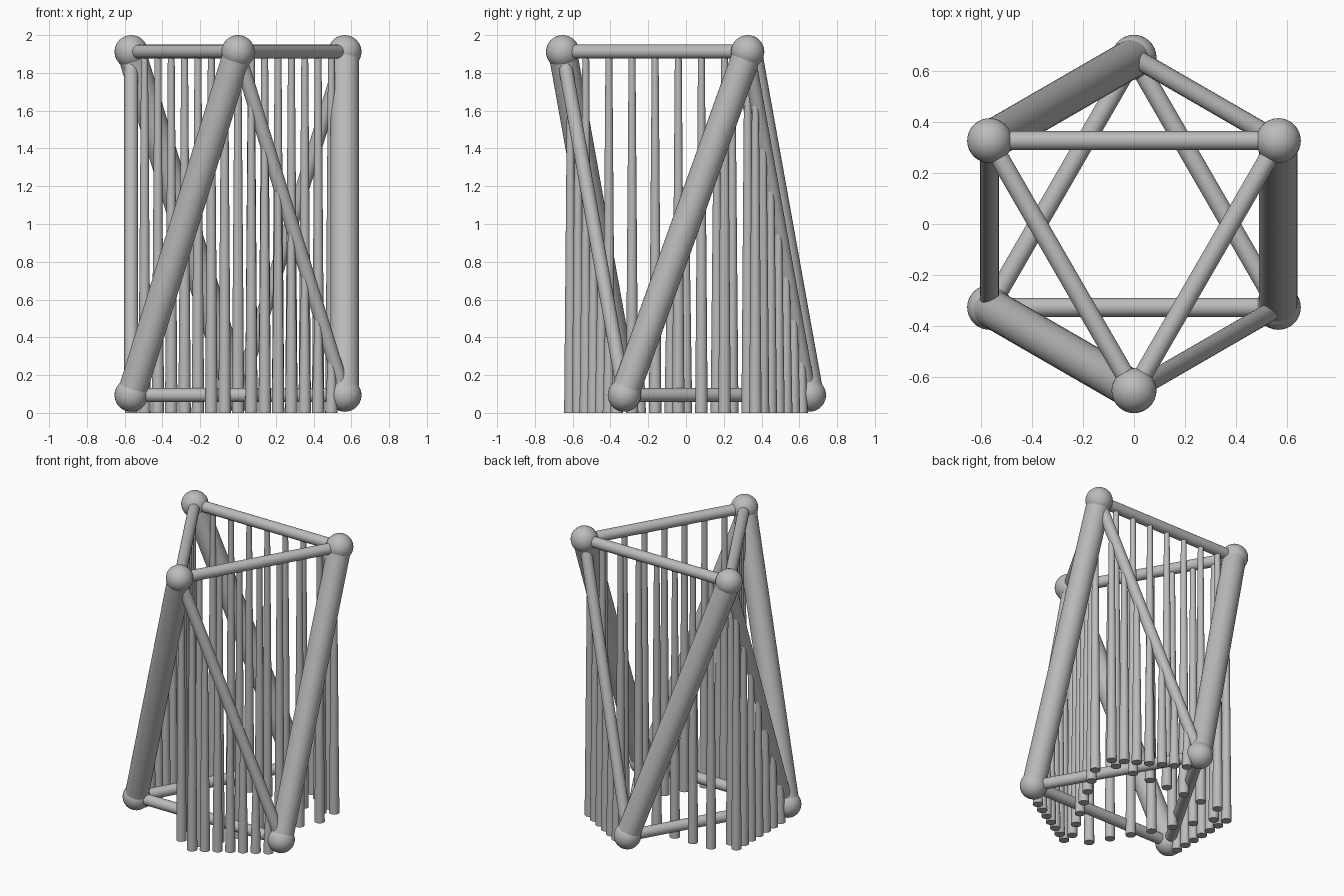
import bpy
import math
from mathutils import Vector

if "Cube" in bpy.data.objects:
    bpy.data.objects.remove(bpy.data.objects["Cube"], do_unlink=True)

GREY = (0.5, 0.5, 0.5, 1.0)
mat = bpy.data.materials.new("plain_grey")
mat.use_nodes = True
mat.diffuse_color = GREY
mat.node_tree.nodes["Principled BSDF"].inputs["Base Color"].default_value = GREY

RING, NODE_R = 0.653, 0.088
LOW, HIGH = 0.094, 1.912
STRUT_R, BAR_R = 0.076, 0.037
ROD_LOW_R, ROD_TOP_R = 0.033, 0.018
RODS = 7


def finish(name):
    obj = bpy.context.object
    obj.name = name
    obj.data.materials.append(mat)
    bpy.ops.object.shade_smooth_by_angle(angle=math.radians(40))


def tube(name, a, b, r_a, r_b, sides=32):
    """Round bar from a to b, optionally tapered."""
    d = b - a
    bpy.ops.mesh.primitive_cone_add(
        vertices=sides, radius1=r_a, radius2=r_b, depth=d.length,
        location=(a + b) / 2, rotation=d.to_track_quat("Z", "Y").to_euler())
    finish(name)


def corner(degrees, z):
    t = math.radians(degrees)
    return Vector((RING * math.cos(t), RING * math.sin(t), z))


def hanging_rods(name, a, b):
    """Evenly spaced tapered rods hanging from a bar down to the floor."""
    for k in range(1, RODS + 1):
        top = a.lerp(b, k / (RODS + 1))
        floor = Vector((top.x, top.y, 0))
        tube(f"{name}_{k}", floor, top, ROD_LOW_R, ROD_TOP_R, 20)


# Two triangles, the upper one turned by half a step
top = [corner(-90 + 120 * i, HIGH) for i in range(3)]
bottom = [corner(-30 + 120 * i, LOW) for i in range(3)]

# Ball joints
for label, ring in (("top", top), ("bottom", bottom)):
    for i, p in enumerate(ring):
        bpy.ops.mesh.primitive_uv_sphere_add(
            segments=32, ring_count=20, radius=NODE_R, location=p)
        finish(f"{label}_ball_{i + 1}")

for i in range(3):
    j = (i + 1) % 3
    # Triangle bars
    tube(f"top_bar_{i + 1}", top[i], top[j], BAR_R, BAR_R)
    tube(f"bottom_bar_{i + 1}", bottom[i], bottom[j], BAR_R, BAR_R)
    # Thick and thin slanted struts
    tube(f"thick_strut_{i + 1}", bottom[i], top[j], STRUT_R, STRUT_R)
    tube(f"thin_strut_{i + 1}", bottom[i], top[i], BAR_R, BAR_R)
    # Hanging rods
    hanging_rods(f"top_rod_{i + 1}", top[i], top[j])
    hanging_rods(f"strut_rod_{i + 1}", bottom[i], top[i])
